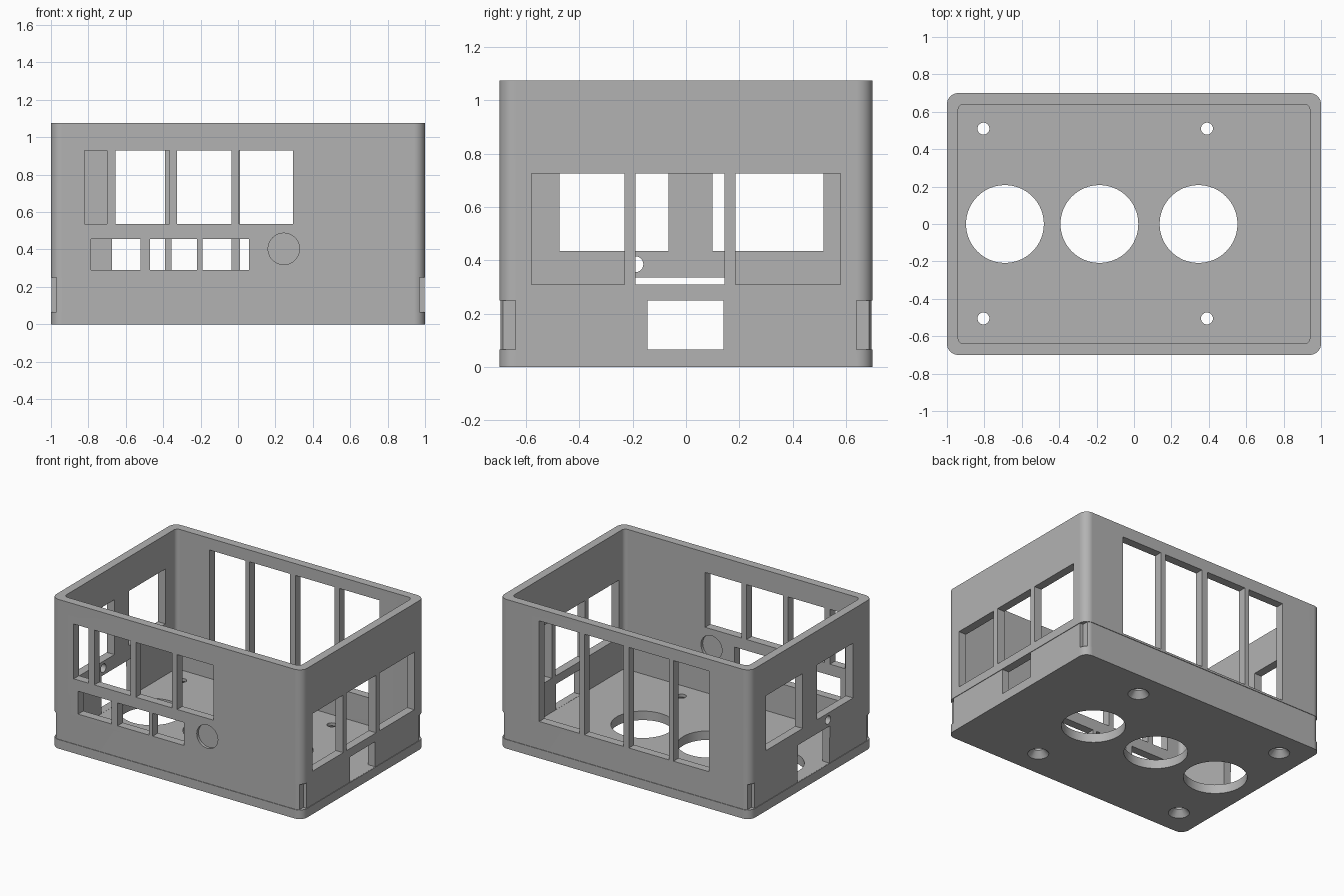
import bpy, bmesh, math
from mathutils import Matrix, Vector

cube = bpy.data.objects.get("Cube")
if cube:
    bpy.data.objects.remove(cube, do_unlink=True)

HX, HY, TOP, FLOOR, WALL = 1.0, 0.7, 1.075, 0.065, 0.06
BAND_TOP, GROOVE = 0.25, 0.004

grey = bpy.data.materials.new("plain_grey")
grey.use_nodes = True
colour = (0.45, 0.45, 0.45, 1)
grey.diffuse_color = colour
grey.node_tree.nodes["Principled BSDF"].inputs["Base Color"].default_value = colour


def make_object(name, bm):
    bmesh.ops.recalc_face_normals(bm, faces=bm.faces[:])
    mesh = bpy.data.meshes.new(name)
    bm.to_mesh(mesh)
    bm.free()
    mesh.materials.append(grey)
    obj = bpy.data.objects.new(name, mesh)
    bpy.context.collection.objects.link(obj)
    return obj


def ring(bm, inset, radius, z, steps=8):
    """Rounded rectangle of vertices."""
    cx, cy = HX - inset - radius, HY - inset - radius
    verts = []
    for q, (sx, sy) in enumerate([(1, 1), (-1, 1), (-1, -1), (1, -1)]):
        for i in range(steps + 1):
            a = math.pi / 2 * (q + i / steps)
            verts.append(bm.verts.new((sx * cx + radius * math.cos(a),
                                       sy * cy + radius * math.sin(a), z)))
    return verts


def box(bm, x, y, z):
    size = Vector((x[1] - x[0], y[1] - y[0], z[1] - z[0]))
    mid = Vector((sum(x), sum(y), sum(z))) / 2
    bmesh.ops.create_cube(bm, size=1, matrix=Matrix.Translation(mid) @ Matrix.Diagonal(size).to_4x4())


def cylinder(bm, start, end, r1, r2, segments=48):
    start, end = Vector(start), Vector(end)
    turn = (end - start).to_track_quat('Z', 'Y').to_matrix().to_4x4()
    bmesh.ops.create_cone(bm, cap_ends=True, segments=segments, radius1=r1, radius2=r2,
                          depth=(end - start).length,
                          matrix=Matrix.Translation((start + end) / 2) @ turn)


# Enclosure: outer skin with a shallow band near the base, rim, cavity and floor
bm = bmesh.new()
levels = [(0, 0.06, 0), (0, 0.06, FLOOR), (GROOVE, 0.056, FLOOR), (GROOVE, 0.056, BAND_TOP),
          (0, 0.06, BAND_TOP), (0, 0.06, TOP), (WALL, 0.03, TOP), (WALL, 0.03, FLOOR)]
rings = [ring(bm, *level) for level in levels]
for a, b in zip(rings, rings[1:]):
    for i in range(len(a)):
        j = (i + 1) % len(a)
        bm.faces.new((a[i], a[j], b[j], b[i]))
bm.faces.new(rings[0])
bm.faces.new(rings[-1])
enclosure = make_object("enclosure", bm)

cut = bmesh.new()
front, back = (-HY - 0.1, -HY + 0.15), (HY - 0.15, HY + 0.1)
right, left = (-HX - 0.1, -HX + 0.15), (HX - 0.15, HX + 0.1)

# Front openings: tall row and low row
for x in [(-0.82, -0.70), (-0.655, -0.365), (-0.325, -0.035), (0.005, 0.295)]:
    box(cut, x, front, (0.535, 0.93))
for x in [(-0.785, -0.52), (-0.47, -0.22), (-0.19, 0.06)]:
    box(cut, x, front, (0.29, 0.455))

# Back openings
for x in [(-0.675, -0.39), (-0.355, -0.035), (0.01, 0.32), (0.36, 0.68)]:
    box(cut, x, back, (0.265, 0.99))

# Left side openings and cable slot
for y in [(-0.58, -0.23), (-0.19, 0.145), (0.185, 0.58)]:
    box(cut, left, y, (0.31, 0.725))
box(cut, left, (-0.145, 0.14), (FLOOR + 0.001, BAND_TOP))

# Right side openings, cable slot and small round hole
for y in [(-0.475, -0.065), (0.10, 0.515)]:
    box(cut, right, y, (0.435, 0.83))
box(cut, right, (-0.21, 0.155), (FLOOR + 0.001, 0.335))
cylinder(cut, (right[0], -0.19, 0.385), (right[1], -0.19, 0.385), 0.03, 0.03, 24)

# Round blind recess on both faces of the front wall
for y0, y1 in [(-HY - 0.1, -HY + 0.02), (-HY + 0.04, -HY + 0.15)]:
    cylinder(cut, (0.245, y0, 0.403), (0.245, y1, 0.403), 0.084, 0.084)

# Floor holes and countersunk screw holes
for x in (-0.69, -0.185, 0.345):
    cylinder(cut, (x, 0, -0.1), (x, 0, 0.15), 0.208, 0.208, 64)
for x in (-0.805, 0.39):
    for y in (-0.505, 0.51):
        cylinder(cut, (x, y, -0.1), (x, y, 0.15), 0.032, 0.032, 24)

# Corner notches
for sx in (-1, 1):
    for sy in (-1, 1):
        box(cut, sorted((sx * 0.97, sx * 1.1)), sorted((sy * 0.64, sy * 0.8)), (FLOOR, BAND_TOP))
openings = make_object("opening_cutter", cut)

# Flared mouths of the screw holes
flare = bmesh.new()
for x in (-0.805, 0.39):
    for y in (-0.505, 0.51):
        cylinder(flare, (x, y, -0.01), (x, y, 0.045), 0.078, 0.031, 24)
flares = make_object("countersink_cutter", flare)

bpy.context.view_layer.objects.active = enclosure
for cutter in (openings, flares):
    cutter.hide_render = True
    mod = enclosure.modifiers.new("cut", 'BOOLEAN')
    mod.operation, mod.solver, mod.object = 'DIFFERENCE', 'EXACT', cutter
    bpy.ops.object.modifier_apply(modifier=mod.name)
    bpy.data.objects.remove(cutter, do_unlink=True)

# Smooth round corners and holes, crisp edges elsewhere
bpy.ops.object.select_all(action='DESELECT')
enclosure.select_set(True)
bpy.ops.object.shade_smooth_by_angle(angle=math.radians(25))
weighted = enclosure.modifiers.new("even_shading", 'WEIGHTED_NORMAL')
weighted.keep_sharp = True
